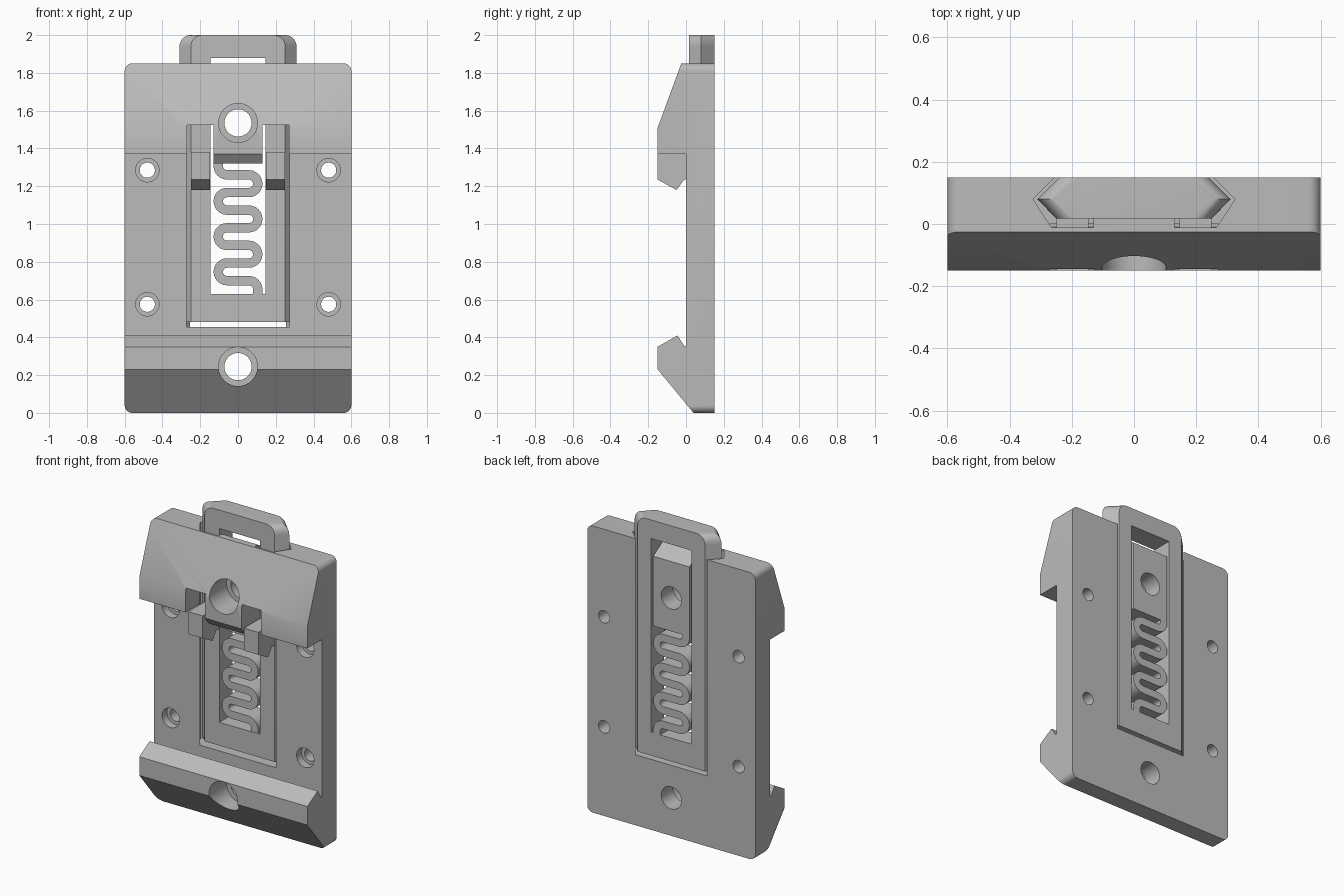
import bpy, bmesh, math
from mathutils import Vector

if "Cube" in bpy.data.objects:
    bpy.data.objects.remove(bpy.data.objects["Cube"], do_unlink=True)

grey = bpy.data.materials.new("plain grey")
grey.use_nodes = True
grey.diffuse_color = (0.5, 0.5, 0.5, 1)
grey.node_tree.nodes["Principled BSDF"].inputs["Base Color"].default_value = (0.5, 0.5, 0.5, 1)


def loft(name, rings, capped=True):
    """Skin a list of equal closed rings and cap the ends."""
    bm = bmesh.new()
    rows = [[bm.verts.new(p) for p in ring] for ring in rings]
    n = len(rows[0])
    for a, b in zip(rows, rows[1:]):
        for i in range(n):
            j = (i + 1) % n
            bm.faces.new((a[i], a[j], b[j], b[i]))
    bm.faces.new(rows[0])
    bm.faces.new(rows[-1])
    bmesh.ops.recalc_face_normals(bm, faces=bm.faces)
    mesh = bpy.data.meshes.new(name)
    bm.to_mesh(mesh)
    bm.free()
    mesh.materials.append(grey)
    ob = bpy.data.objects.new(name, mesh)
    bpy.context.collection.objects.link(ob)
    return ob


def prism_x(name, pts, x0, x1):
    return loft(name, [[(x, y, z) for y, z in pts] for x in (x0, x1)])


def prism_y(name, pts, y0, y1):
    return loft(name, [[(x, y, z) for x, z in pts] for y in (y0, y1)])


def box(name, x0, x1, y0, y1, z0, z1):
    return prism_x(name, [(y0, z0), (y1, z0), (y1, z1), (y0, z1)], x0, x1)


def rod(name, x, z, r, y0, y1):
    steps = [math.tau * i / 48 for i in range(48)]
    return prism_y(name, [(x + r * math.cos(a), z + r * math.sin(a)) for a in steps], y0, y1)


def combine(ob, tool, operation="DIFFERENCE"):
    """Apply a boolean and discard the tool."""
    mod = ob.modifiers.new("cut", "BOOLEAN")
    mod.operation, mod.solver, mod.object = operation, "EXACT", tool
    deps = bpy.context.evaluated_depsgraph_get()
    mesh = bpy.data.meshes.new_from_object(ob.evaluated_get(deps))
    ob.modifiers.clear()
    ob.data = mesh
    bpy.data.objects.remove(tool, do_unlink=True)


def rounded(w, z0, z1, r, r_low):
    """Rectangle outline in x and z with rounded upper and lower corners."""
    pts = []
    for k, (sx, z, rad) in enumerate([(1, z1, r), (-1, z1, r), (-1, z0, r_low), (1, z0, r_low)]):
        sz = -1 if k < 2 else 1
        for i in range(9):
            a = math.radians(90 * k + 90 * i / 8)
            pts.append((sx * (w - rad) + rad * math.cos(a), z + sz * rad + rad * math.sin(a)))
    return pts


# Back plate with its lower lip and upper head
plate = prism_x("back_plate", [
    (0.15, 0), (0.04, 0), (-0.15, 0.23), (-0.15, 0.35), (-0.045, 0.41), (-0.01, 0.355),
    (0, 0.355), (0, 1.37), (-0.15, 1.37), (-0.15, 1.51), (-0.025, 1.85), (0.15, 1.85)], -0.7, 0.7)
combine(plate, prism_y("corner_tool", rounded(0.6, 0, 1.85, 0.04, 0.04), -0.3, 0.3), "INTERSECT")

# Slider channel, leaving the central tongue standing
channel_xy = [(-0.265, -0.012), (-0.325, 0.08), (-0.25, 0.155),
              (0.25, 0.155), (0.325, 0.08), (0.265, -0.012)]
channel = loft("channel_tool", [[(x, y, z) for x, y in channel_xy] for z in (0.455, 2.1)])
combine(channel, prism_x("tongue_tool", [
    (-0.3, 1.32), (0.3, 1.32), (0.3, 1.68), (0.017, 1.85), (0.017, 2.2), (-0.3, 2.2)], -0.13, 0.13))
combine(plate, channel)

# Notches in the head for the hooks, and the chamfered foot of the tongue
for s in (-1, 1):
    xs = sorted((s * 0.13, s * 0.27))
    combine(plate, box("notch_tool", *xs, -0.2, 0, 1.36, 1.525))
combine(plate, prism_x("tongue_foot", [
    (-0.15, 1.37), (-0.11, 1.32), (0.1, 1.32), (0.1, 1.4), (-0.15, 1.4)], -0.13, 0.13), "UNION")

# Counterbored holes: x, z, bore radius, head radius, floor depth
holes = [(0, 0.245, 0.072, 0.103, 0.03), (0, 1.535, 0.072, 0.103, 0.03)]
holes += [(x, z, 0.04, 0.062, 0.05) for x in (-0.48, 0.48) for z in (0.575, 1.285)]
for x, z, bore, head, floor in holes:
    combine(plate, rod("bore_tool", x, z, bore, -0.3, 0.3))
    combine(plate, rod("head_tool", x, z, head, -0.3, floor))

# Slider frame with bevelled sides and rounded top
slider = loft("slider", [
    [(x, y, z) for x, z in rounded(w, 0.48, 2, 0.06, 0.001)]
    for w, y in ((0.25, 0.017), (0.31, 0.08), (0.24, 0.15))])
combine(slider, box("window_tool", -0.145, 0.145, -0.1, 0.3, 0.63, 1.88))

# Latching hooks on the slider
hook = [(0.05, 1.235), (-0.01, 1.235), (-0.05, 1.18), (-0.15, 1.235), (-0.15, 1.38), (0.05, 1.38)]
for s in (-1, 1):
    combine(slider, prism_x("hook", hook, *sorted((s * 0.147, s * 0.25))), "UNION")

# Serpentine spring: centre line, then a rectangular ribbon along it
top, step, bars, thick = 1.26, 0.0933, 7, 0.05
r, cx = step / 2, 0.058
leg = cx + r
path = [(-leg, 1.33)] + [
    (-cx - r * math.cos(a), top + r - r * math.sin(a))
    for a in (math.pi / 2 * i / 6 for i in range(7))]
for k in range(bars - 1):
    s = 1 if k % 2 == 0 else -1
    zc = top - step * (k + 0.5)
    path += [(s * (cx + r * math.sin(a)), zc + r * math.cos(a))
             for a in (math.pi * i / 12 for i in range(13))]
low = top - step * (bars - 1)
path += [(cx + r * math.sin(a), low - r + r * math.cos(a))
         for a in (math.pi / 2 * i / 6 for i in range(7))]
path.append((leg, 0.62))

path = [Vector(p) for p in path]
rings = []
for i, p in enumerate(path):
    d = (path[min(i + 1, len(path) - 1)] - path[max(i - 1, 0)]).normalized()
    # Straight runs keep their direction at the tangent points
    for q in (path[max(i - 1, 0)], path[min(i + 1, len(path) - 1)]):
        if (q - p).length > 0.06:
            d = (q - p).normalized() * (1 if (q - p).dot(d) > 0 else -1)
    n = Vector((-d.y, d.x)) * thick / 2
    a, b = p + n, p - n
    rings.append([(a.x, 0.02, a.y), (b.x, 0.02, b.y), (b.x, 0.15, b.y), (a.x, 0.15, a.y)])
spring = loft("spring", rings)

# Smooth rounded surfaces, keep hard edges
bpy.ops.object.select_all(action="DESELECT")
for ob in (plate, slider, spring):
    ob.select_set(True)
bpy.context.view_layer.objects.active = plate
bpy.ops.object.shade_smooth_by_angle(angle=math.radians(30))
